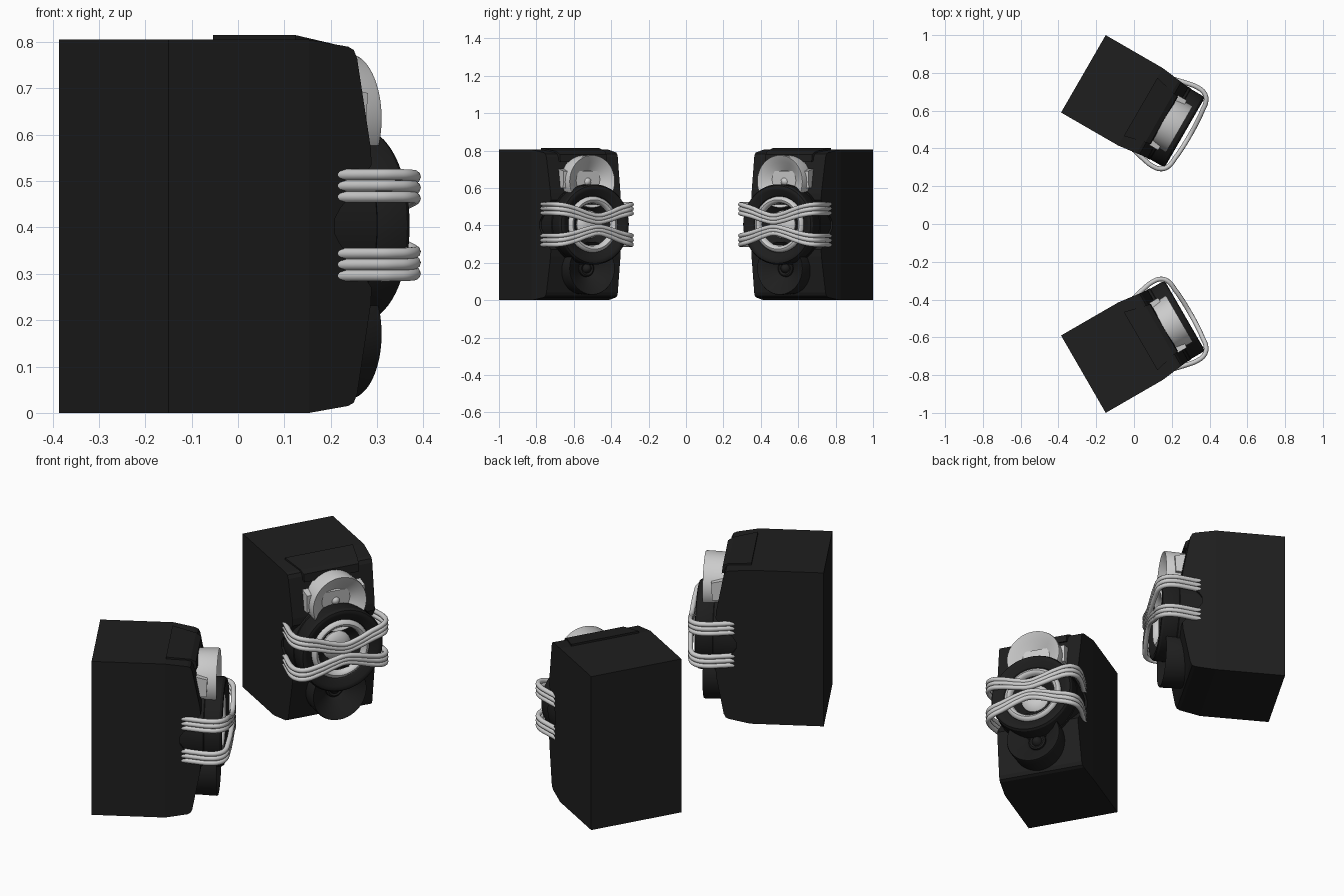
import bpy, bmesh
from math import radians
from mathutils import Matrix, Vector

if "Cube" in bpy.data.objects:
    bpy.data.objects.remove(bpy.data.objects["Cube"])

# Local speaker frame: x = forward from the back panel, y = sideways, z = up.
# Each part is built once and placed twice, toed in towards y = 0.
black = bpy.data.materials.new("black")
black.diffuse_color = (0.013, 0.013, 0.013, 1)
black.use_nodes = True
black.node_tree.nodes["Principled BSDF"].inputs["Base Color"].default_value = black.diffuse_color
MID = 0.405


def place(name, data, mat=None, smooth=True):
    if mat:
        data.materials.append(mat)
    for s, side in ((1, "left"), (-1, "right")):
        ob = bpy.data.objects.new(f"{name}_{side}", data)
        bpy.context.collection.objects.link(ob)
        ob.location = (-0.268, s * 0.795, 0)
        ob.rotation_euler.z = radians(-30 * s)
    if smooth and isinstance(data, bpy.types.Mesh):
        bpy.ops.object.select_all(action='DESELECT')
        ob.select_set(True)
        bpy.context.view_layer.objects.active = ob
        bpy.ops.object.shade_smooth_by_angle(angle=radians(32))


def finish(bm, name, mat, smooth=True):
    bmesh.ops.remove_doubles(bm, verts=bm.verts, dist=1e-5)
    bmesh.ops.recalc_face_normals(bm, faces=bm.faces)
    me = bpy.data.meshes.new(name)
    bm.to_mesh(me)
    bm.free()
    place(name, me, mat, smooth)


def prism(name, prof, width, mat=None):
    """Side profile (x, z) spread to +-width(x)."""
    bm = bmesh.new()
    a = [bm.verts.new((x, -width(x), z)) for x, z in prof]
    b = [bm.verts.new((x, width(x), z)) for x, z in prof]
    bm.faces.new(a)
    bm.faces.new(b)
    n = len(prof)
    for i in range(n):
        j = (i + 1) % n
        bm.faces.new((a[i], a[j], b[j], b[i]))
    finish(bm, name, mat, False)


def lathe(name, prof, z, mat=None, steps=64):
    """Profile (x, radius) turned about the forward axis at height z."""
    bm = bmesh.new()
    vs = [bm.verts.new((x, 0, z + r)) for x, r in prof]
    es = [bm.edges.new(p) for p in zip(vs, vs[1:])]
    bmesh.ops.spin(bm, geom=vs + es, cent=(0, 0, z), axis=(1, 0, 0),
                   angle=radians(360), steps=steps)
    finish(bm, name, mat)


# Cabinet: straight rear box and tapered front with waist notch
prism("cabinet_rear", [(0, 0), (.35, 0), (.35, .805), (0, .805)], lambda x: .2365, black)
half = [(.35, .805), (.455, .79), (.47, .783), (.479, .765), (.516, .57), (.518, .535),
        (.47, .475), (.435, .443), (.42, .42)]
prism("cabinet_front", half + [(x, 2 * MID - z - .005) for x, z in reversed(half)],
      lambda x: .2365 - .126 * (x - .35), black)

# Sloping top plate
prism("top_plate", [(.35, .78), (.35, .815), (.465, .795), (.49, .78), (.495, .74)],
      lambda x: .178 - .24 * (x - .35), black)

# Round housing filling the waist
lathe("woofer_housing", [(.38, 0), (.38, .218), (.53, .218), (.545, .205), (.545, 0)], MID, black)

# Woofer: frame, bright surround, cone centre
lathe("woofer_frame", [(.5, 0), (.5, .2), (.53, .215), (.606, .215), (.617, .208), (.62, .198),
                       (.617, .185), (.6, .155), (.59, .15), (.585, .115), (.53, .06), (.53, 0)],
      MID, black)
lathe("woofer_surround", [(.58, .152), (.597, .149), (.607, .14), (.61, .132), (.607, .124),
                          (.597, .116), (.58, .113)], MID)
lathe("woofer_dome", [(.53, .075), (.552, .074), (.565, .06), (.573, .035), (.576, 0)], MID)

# Upper bright horn and lower black horn
for name, z, mat in (("upper_horn", .635, None), ("lower_horn", .17, black)):
    lathe(name, [(.45, 0), (.45, .137), (.58, .142), (.587, .139), (.585, .134), (.56, .105),
                 (.535, .06), (.525, .05), (.52, .045), (.52, 0)], z, mat)
    lathe(name + "_dome", [(.515, .046), (.53, .044), (.535, .036), (.53, .026), (.54, .022),
                           (.551, .012), (.555, 0)], z, mat, 32)

# Side tabs on the upper horn
prism("horn_tabs", [(.46, .60), (.54, .60), (.545, .69), (.46, .71)],
      lambda x: .152)

# Ribbed straps wrapped around the woofer, bending towards each other
path = [(.43, .215, 0), (.5, .231, 0), (.56, .24, 0), (.605, .232, .02), (.632, .205, .08),
        (.644, .14, .35), (.65, .06, .8), (.651, 0, 1)]
path += [(x, -y, t) for x, y, t in reversed(path[:-1])]
for sign, strap in ((1, "upper"), (-1, "lower")):
    for k in (-1, 0, 1):
        cu = bpy.data.curves.new(f"{strap}_strap_rib", 'CURVE')
        cu.dimensions = '3D'
        cu.bevel_depth = .0125
        cu.bevel_resolution = 3
        cu.resolution_u = 6
        cu.use_fill_caps = True
        sp = cu.splines.new('BEZIER')
        sp.bezier_points.add(len(path) - 1)
        for bp, (x, y, t) in zip(sp.bezier_points, path):
            off = (.085 + k * .024) * (1 - t) + (.03 + k * .018) * t
            bp.co = (x, y, MID + sign * off)
            bp.handle_left_type = bp.handle_right_type = 'AUTO'
        place(f"{strap}_strap_rib_{k + 2}", cu)
